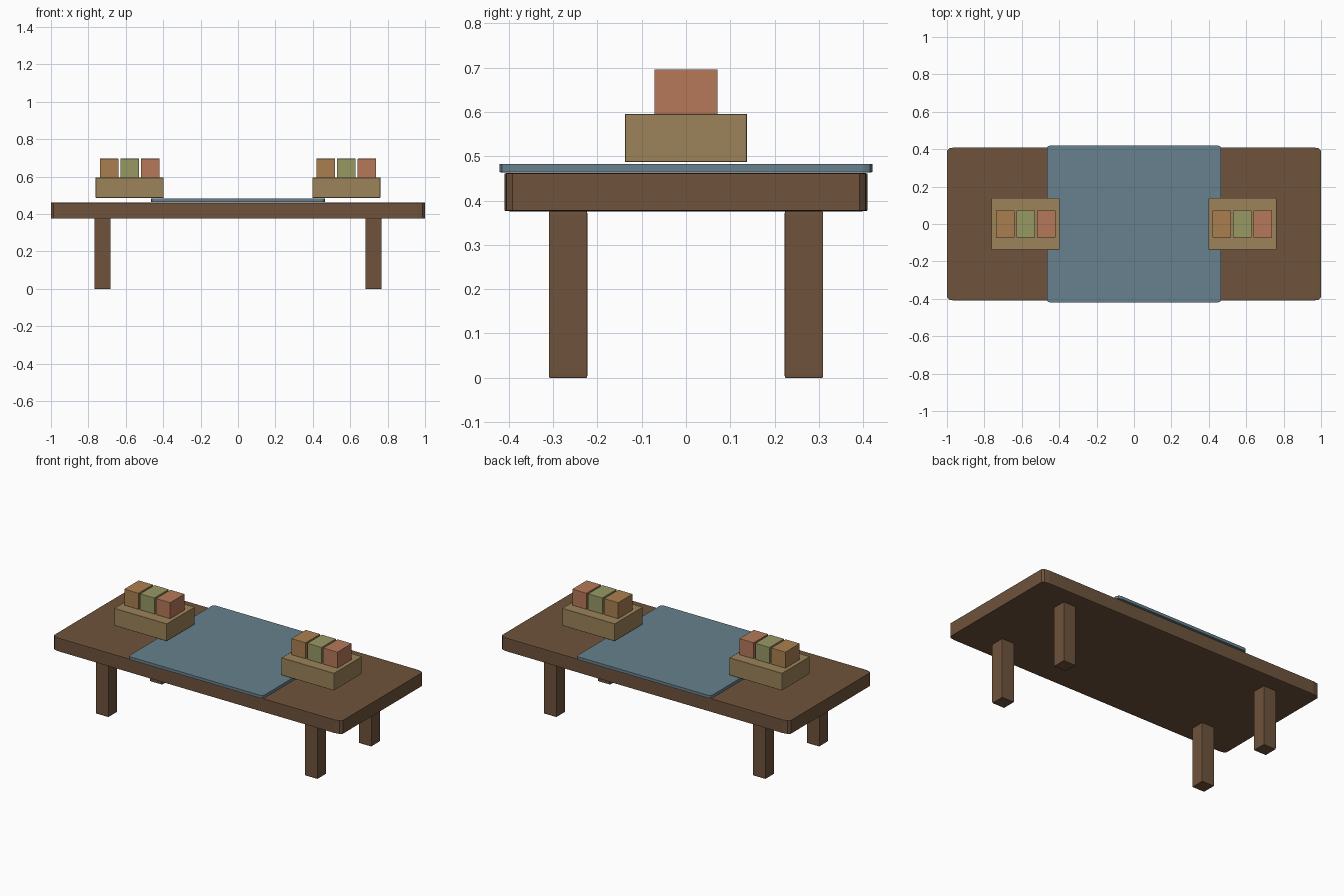
import bpy
import bmesh

if "Cube" in bpy.data.objects:
    bpy.data.objects.remove(bpy.data.objects["Cube"])


def material(name, rgb):
    mat = bpy.data.materials.new(name)
    mat.diffuse_color = (*[(c / 255) ** 2.2 for c in rgb], 1)
    mat.use_nodes = True
    mat.node_tree.nodes["Principled BSDF"].inputs["Base Color"].default_value = mat.diffuse_color
    return mat


WOOD = material("dark_wood", (110, 84, 62))
CLOTH = material("blue_cloth", (103, 128, 140))
TRAY = material("pale_wood", (155, 130, 90))
BLOCKS = [("amber", material("amber", (168, 126, 80))),
          ("green", material("green", (150, 152, 100))),
          ("red", material("red", (180, 120, 90)))]


def box(name, center, size, mat, bevel=0.0, segments=2):
    """Unit cube, edges rounded, then stretched so the rounding follows the proportions."""
    bm = bmesh.new()
    bmesh.ops.create_cube(bm, size=1)
    if bevel:
        bmesh.ops.bevel(bm, geom=bm.edges[:], offset=bevel, segments=segments,
                        profile=0.5, affect='EDGES')
    bmesh.ops.scale(bm, vec=size, verts=bm.verts)
    mesh = bpy.data.meshes.new(name)
    bm.to_mesh(mesh)
    bm.free()
    mesh.materials.append(mat)
    obj = bpy.data.objects.new(name, mesh)
    obj.location = center
    bpy.context.collection.objects.link(obj)
    return obj


# Table top and cloth runner draped across the middle
box("table_top", (0, 0, 0.419), (2, 0.82, 0.087), WOOD, 0.022)
box("table_runner", (0, 0, 0.473), (0.932, 0.842, 0.019), CLOTH, 0.022)

# Four square legs
for sx, side in ((-1, "left"), (1, "right")):
    for sy, end in ((-1, "front"), (1, "back")):
        box(f"{end}_{side}_leg", (sx * 0.724, sy * 0.266, 0.188),
            (0.087, 0.087, 0.376), WOOD, 0.02)

# Two trays, each carrying a row of three blocks
for sx, side in ((-1, "left"), (1, "right")):
    x = sx * 0.579
    box(f"{side}_tray", (x, 0, 0.541), (0.364, 0.276, 0.109), TRAY, 0.012)
    for i, (label, mat) in enumerate(BLOCKS):
        box(f"{side}_{label}_block", (x + (i - 1) * 0.11, 0, 0.6455),
            (0.099, 0.143, 0.101), mat, 0.012)
